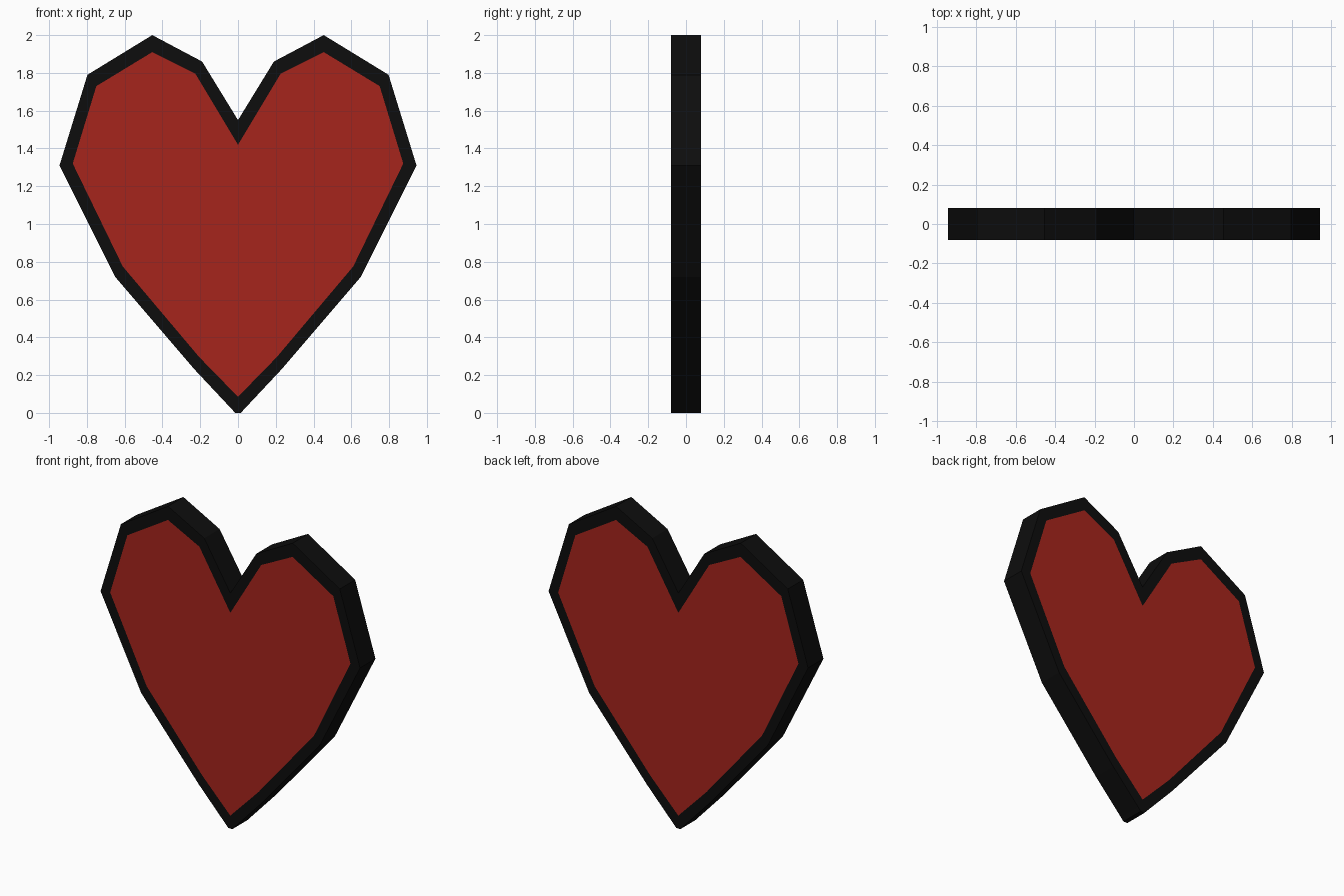
import bpy, bmesh

if "Cube" in bpy.data.objects:
    bpy.data.objects.remove(bpy.data.objects["Cube"])

HALF_DEPTH = 0.08

# Right half of the heart, notch to tip: (outer point, inner point)
half = [
    ((0.0, 1.55), (0.0, 1.42)),
    ((0.19, 1.86), (0.225, 1.795)),
    ((0.454, 2.0), (0.454, 1.91)),
    ((0.797, 1.79), (0.75, 1.73)),
    ((0.945, 1.31), (0.875, 1.32)),
    ((0.65, 0.72), (0.61, 0.775)),
    ((0.23, 0.23), (0.205, 0.295)),
    ((0.035, 0.022), (0.0, 0.085)),
    ((0.015, 0.0), (0.0, 0.085)),
]
mirrored = [((-o[0], o[1]), (-i[0], i[1])) for o, i in reversed(half[1:])]
outline = half + mirrored


def material(name, color):
    m = bpy.data.materials.new(name)
    m.diffuse_color = color
    m.use_nodes = True
    m.node_tree.nodes["Principled BSDF"].inputs["Base Color"].default_value = m.diffuse_color
    return m


bm = bmesh.new()
cache = {}


def vert(p, y):
    key = (p[0] + 0.0, y, p[1])
    if key not in cache:
        cache[key] = bm.verts.new(key)
    return cache[key]


def face(verts, mat):
    verts = list(dict.fromkeys(verts))
    if len(verts) >= 3:
        bm.faces.new(verts).material_index = mat


n = len(outline)
# Red panel and black border on the front and back
for y in (-HALF_DEPTH, HALF_DEPTH):
    face([vert(i, y) for _, i in outline], 1)
    for k in range(n):
        (o1, i1), (o2, i2) = outline[k], outline[(k + 1) % n]
        face([vert(o1, y), vert(o2, y), vert(i2, y), vert(i1, y)], 0)

# Black side walls
for k in range(n):
    a, b = outline[k][0], outline[(k + 1) % n][0]
    face([vert(a, -HALF_DEPTH), vert(b, -HALF_DEPTH),
          vert(b, HALF_DEPTH), vert(a, HALF_DEPTH)], 0)

bmesh.ops.recalc_face_normals(bm, faces=bm.faces[:])
mesh = bpy.data.meshes.new("heart")
bm.to_mesh(mesh)
bm.free()
mesh.materials.append(material("black_border", (0.004, 0.004, 0.004, 1)))
mesh.materials.append(material("red_panel", (0.38, 0.018, 0.012, 1)))
heart = bpy.data.objects.new("heart", mesh)
bpy.context.collection.objects.link(heart)
